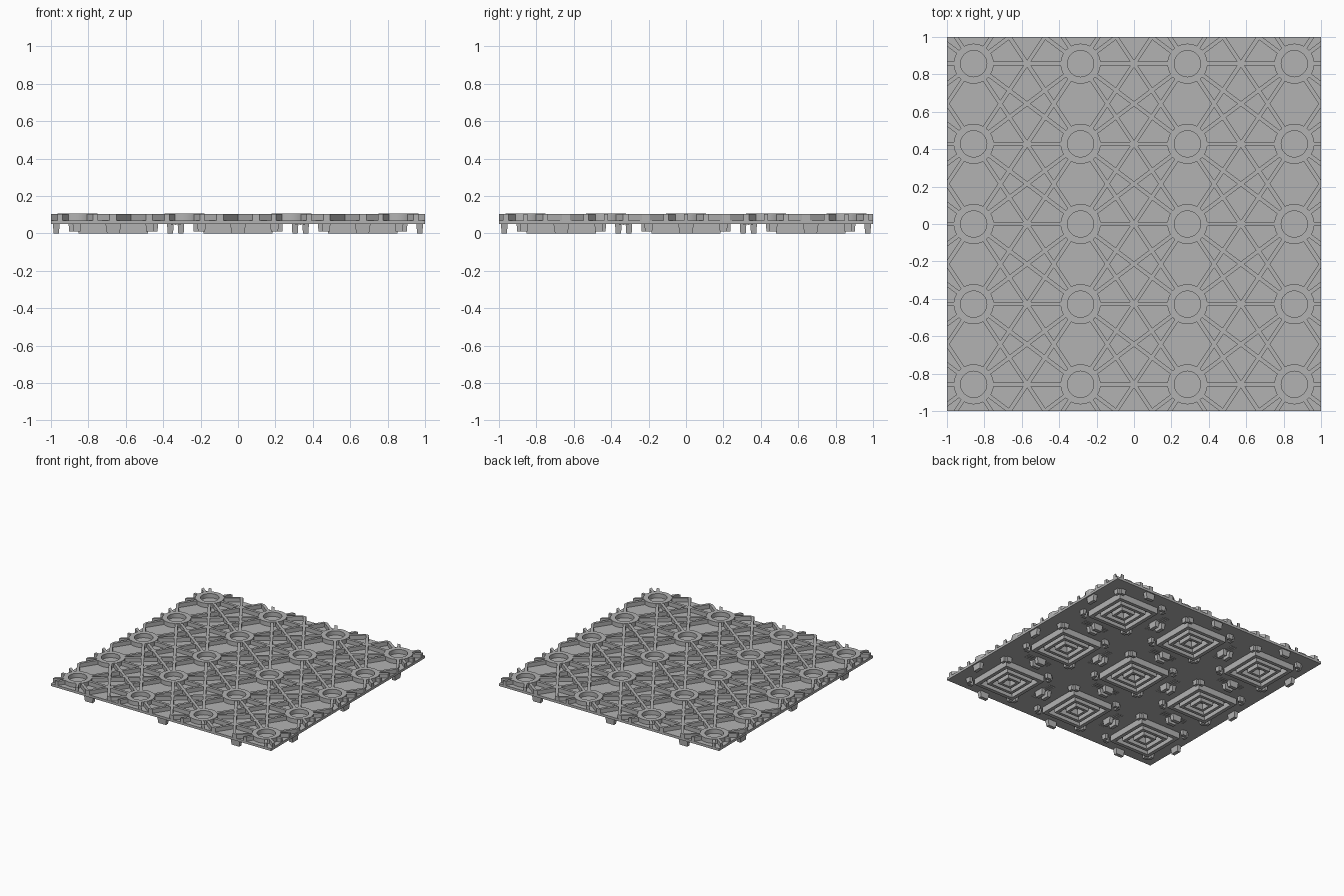
import bpy, bmesh, math
from mathutils import Vector, Matrix

cube = bpy.data.objects.get("Cube")
if cube:
    bpy.data.objects.remove(cube, do_unlink=True)

grey = bpy.data.materials.new("mid_grey")
grey.use_nodes = True
colour = (0.45, 0.45, 0.45, 1)
grey.diffuse_color = colour
grey.node_tree.nodes["Principled BSDF"].inputs["Base Color"].default_value = colour

BASE, DECK, TOP = 0.05, 0.07, 0.105
COL, ROW, PITCH = 4 / 7, 3 / 7, 2 / 3


def make(name, bm):
    bmesh.ops.recalc_face_normals(bm, faces=bm.faces)
    mesh = bpy.data.meshes.new(name)
    bm.to_mesh(mesh)
    bm.free()
    mesh.materials.append(grey)
    obj = bpy.data.objects.new(name, mesh)
    bpy.context.collection.objects.link(obj)
    return obj


def box(bm, x, y, sx, sy, z0, z1, turn=0, taper=1):
    """Box on the plan point (x, y), its underside scaled by taper."""
    verts = bmesh.ops.create_cube(bm, size=1)["verts"]
    for v in verts:
        k = taper if v.co.z < 0 else 1
        v.co = Vector((v.co.x * sx * k, v.co.y * sy * k, z1 if v.co.z > 0 else z0))
    bmesh.ops.transform(bm, verts=verts,
                        matrix=Matrix.Translation((x, y, 0)) @ Matrix.Rotation(turn, 4, "Z"))


def square_frame(bm, x, y, half, wall, z0, z1):
    for i in range(4):
        a = i * math.pi / 2
        r = half - wall / 2
        # Each wall stops short of one corner so the four butt together
        px, py = r, -wall / 2
        box(bm, x + px * math.cos(a) - py * math.sin(a),
            y + px * math.sin(a) + py * math.cos(a),
            wall, 2 * half - wall, z0, z1, a)


# Deck plate
bm = bmesh.new()
box(bm, 0, 0, 2, 2, BASE, DECK)
make("deck_plate", bm)

# Lattice ribs joining each ring to the next column, trimmed at the plate edge
bm = bmesh.new()
for c in range(-3, 2):
    for r in range(-4, 5):
        for step in range(-2, 3):
            start = Vector(((c + 0.5) * COL, r * ROW))
            run = Vector((COL, step * ROW))
            mid = start + run / 2
            box(bm, mid.x, mid.y, run.length - 0.19, 0.022, DECK - 0.005, TOP - 0.002,
                math.atan2(run.y, run.x))
for normal in ((1, 0, 0), (-1, 0, 0), (0, 1, 0), (0, -1, 0)):
    cut = bmesh.ops.bisect_plane(bm, geom=bm.verts[:] + bm.edges[:] + bm.faces[:],
                                 plane_co=Vector(normal) * 0.999, plane_no=normal,
                                 clear_outer=True)
    edges = [e for e in cut["geom_cut"] if isinstance(e, bmesh.types.BMEdge)]
    bmesh.ops.holes_fill(bm, edges=edges, sides=0)
make("lattice_ribs", bm)

# Round sockets, each a square profile turned about its centre
bm = bmesh.new()
SIDES = 40
profile = ((0.07, DECK - 0.005), (0.107, DECK - 0.005), (0.107, TOP), (0.07, TOP))
for c in range(-2, 2):
    for r in range(-2, 3):
        loops = [[bm.verts.new(((c + 0.5) * COL + rad * math.cos(math.tau * i / SIDES),
                                r * ROW + rad * math.sin(math.tau * i / SIDES), z))
                  for rad, z in profile] for i in range(SIDES)]
        for i, loop in enumerate(loops):
            after = loops[(i + 1) % SIDES]
            for k in range(4):
                n = (k + 1) % 4
                bm.faces.new((loop[k], after[k], after[n], loop[n]))
rings = make("socket_rings", bm)
bpy.context.view_layer.objects.active = rings
rings.select_set(True)
bpy.ops.object.shade_smooth_by_angle(angle=math.radians(35))

# Underside: nested square frames, corner clips and side pegs in a three by three grid
frames, clips, pegs, treads = (bmesh.new() for _ in range(4))
for i in (-1, 0, 1):
    for j in (-1, 0, 1):
        x, y = i * PITCH, j * PITCH
        for half, wall in ((0.185, 0.03), (0.12, 0.025), (0.06, 0.022)):
            square_frame(frames, x, y, half, wall, 0, BASE + 0.005)
        for sx in (-1, 1):
            for sy in (-1, 1):
                box(clips, x + sx * 0.225, y + sy * 0.2, 0.028, 0.045, 0.01, BASE + 0.005, 0, 0.85)
                box(clips, x + sx * 0.195, y + sy * 0.225, 0.045, 0.028, 0.01, BASE + 0.005, 0, 0.85)
        for k in range(4):
            a = k * math.pi / 2
            box(pegs, x + 0.305 * math.cos(a), y + 0.305 * math.sin(a),
                0.036, 0.085, 0, BASE + 0.005, a, 0.8)
        # Shallow treads across the gaps between neighbouring modules
        for t in (-0.02, 0, 0.02):
            if i < 1:
                box(treads, x + PITCH / 2 + t, y, 0.01, 0.22, BASE - 0.005, BASE + 0.002)
            if j < 1:
                box(treads, x, y + PITCH / 2 + t, 0.22, 0.01, BASE - 0.005, BASE + 0.002)
make("underside_frames", frames)
make("corner_clips", clips)
make("side_pegs", pegs)
make("underside_treads", treads)
